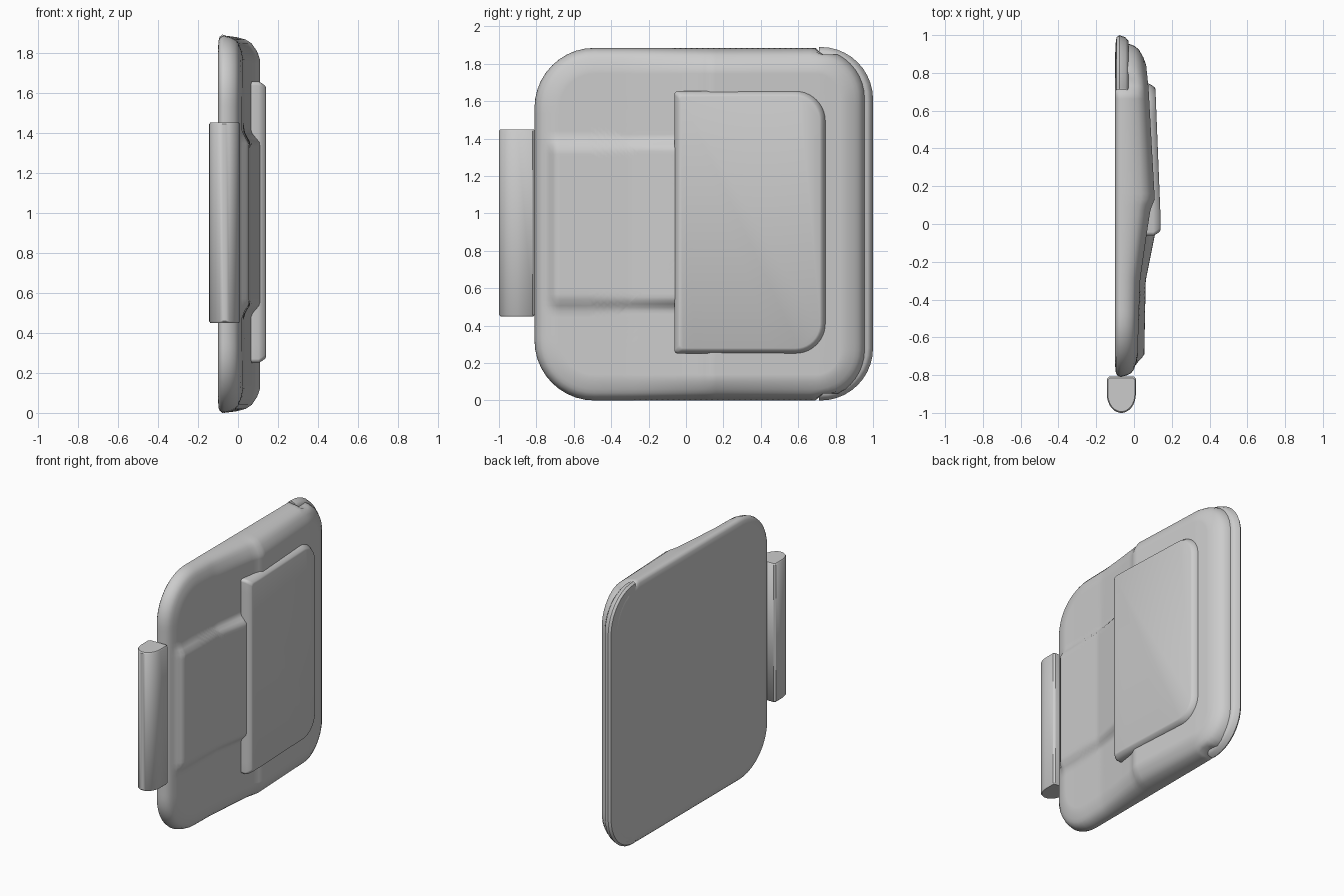
import bpy, bmesh, math

if "Cube" in bpy.data.objects:
    bpy.data.objects.remove(bpy.data.objects["Cube"])


def outline(y0, y1, z0, z1, rl, rr, arc=10, side=40):
    """Rounded rectangle in the YZ plane, fixed number of points."""
    corners = [(y1, z1, rr, -1, -1, 0), (y0, z1, rl, 1, -1, 90),
               (y0, z0, rl, 1, 1, 180), (y1, z0, rr, -1, 1, 270)]
    arcs = []
    for y, z, r, sy, sz, a0 in corners:
        cy, cz = y + sy * r, z + sz * r
        arcs.append([(cy + r * math.cos(math.radians(a0 + 90 * i / arc)),
                      cz + r * math.sin(math.radians(a0 + 90 * i / arc)))
                     for i in range(arc + 1)])
    pts = []
    for k in range(4):
        a, b = arcs[k][-1], arcs[(k + 1) % 4][0]
        pts += arcs[k]
        pts += [(a[0] + (b[0] - a[0]) * i / side, a[1] + (b[1] - a[1]) * i / side)
                for i in range(1, side)]
    return pts


def loft(name, rings, angle=40):
    """Skin equal-length rings of points and cap both ends."""
    bm = bmesh.new()
    vr = [[bm.verts.new(p) for p in ring] for ring in rings]
    n = len(vr[0])
    for a, b in zip(vr, vr[1:]):
        for i in range(n):
            j = (i + 1) % n
            bm.faces.new((a[i], a[j], b[j], b[i]))
    bm.faces.new(vr[0])
    bm.faces.new(vr[-1])
    bmesh.ops.recalc_face_normals(bm, faces=bm.faces[:])
    me = bpy.data.meshes.new(name)
    bm.to_mesh(me)
    bm.free()
    ob = bpy.data.objects.new(name, me)
    bpy.context.collection.objects.link(ob)
    bpy.ops.object.select_all(action='DESELECT')
    ob.select_set(True)
    bpy.context.view_layer.objects.active = ob
    bpy.ops.object.shade_smooth_by_angle(angle=math.radians(angle))
    return ob


def interp(table, t):
    if t <= table[0][0]:
        return table[0][1]
    for (a, u), (b, v) in zip(table, table[1:]):
        if t <= b:
            return u + (v - u) * (t - a) / (b - a)
    return table[-1][1]


def step(a, b, t):
    t = max(0, min(1, (t - a) / (b - a)))
    return t * t * (3 - 2 * t)


BASE = [(-.81, .02), (-.6, .022), (-.3, .032), (-.06, .066), (.08, .088),
        (.13, .11), (.72, .077), (.96, .052)]
PAD = [(-.81, .052), (-.3, .062), (-.06, .11), (.1, .11)]
PANEL = [(-.1, .14), (.05, .14), (.75, .112)]
EDGE = [(0, 0), (.008, .35), (.02, .6), (.04, .77), (.08, .92), (.12, 1)]


def height(y, z):
    h = interp(BASE, y)
    mask = (step(-.75, -.69, y) * step(.48, .55, z) * step(1.41, 1.34, z)
            * step(.12, .02, y))
    return h + mask * max(0, interp(PAD, y) - h)


def body_ring(d, x=None):
    r = min(max(.32 - d, .012), .88 - d)
    r2 = min(max(.27 - d, .012), .88 - d)
    ring = []
    for y, z in outline(-.81 + d, .962 - d, d, 1.885 - d, r, r2):
        k = .036 * step(.69, .73, y)      # step back behind the rear flange
        z = max(k, min(1.885 - k, z))
        g = interp(EDGE, d)
        ring.append((x if x is not None else -.07 + (height(y, z) + .07) * g, y, z))
    return ring


# Door body: flat back, rolled edge, contoured front
insets = [0, .008, .02, .04, .06, .08, .1, .12] + [.12 + .018 * i for i in range(1, 42)]
loft("door_body", [body_ring(.06, -.1), body_ring(.02, -.096), body_ring(.005, -.085)]
     + [body_ring(d) for d in insets], 50)


# Sealing flange along the rear edge
def flange_ring(d, x):
    return [(x, y, z) for y, z in
            outline(.4 + d, 1 - d, d, 1.89 - d, .02, .28 - d, side=4)
            ] if x is None else [
        (x, max(y, .71), z) for y, z in
        outline(.4 + d, 1 - d, d, 1.89 - d, .02, .28 - d, side=4)]


loft("rear_flange", [flange_ring(.05, -.098), flange_ring(.012, -.093),
                     flange_ring(0, -.078), flange_ring(.012, -.045),
                     flange_ring(.03, -.03)])


# Raised outer panel with square front and rounded rear corners
def panel_ring(d, drop):
    return [(interp(PANEL, y) - drop, y, z) for y, z in
            outline(-.062 + d, .745 - d, .25 + d, 1.655 - d, .02, .16 - d, side=20)]


loft("raised_panel", [panel_ring(0, .1), panel_ring(0, .038), panel_ring(.008, .022),
                      panel_ring(.02, .005), panel_ring(.03, 0)])


# Hinge bar: U-shaped section with softened ends
def bar_ring(z, s):
    half = [(.077 * math.cos(math.radians(a)), -.9 - .1 * math.sin(math.radians(a)))
            for a in range(0, 181, 12)]
    prof = [(.065, -.808), (.077, -.82)] + half + [(-.077, -.82), (-.065, -.808)]
    return [(-.067 + x * s, -.9 + (y + .9) * s, z) for x, y in prof]


loft("hinge_bar", [bar_ring(.45, .93), bar_ring(.458, 1), bar_ring(1.442, 1),
                   bar_ring(1.45, .93)])
